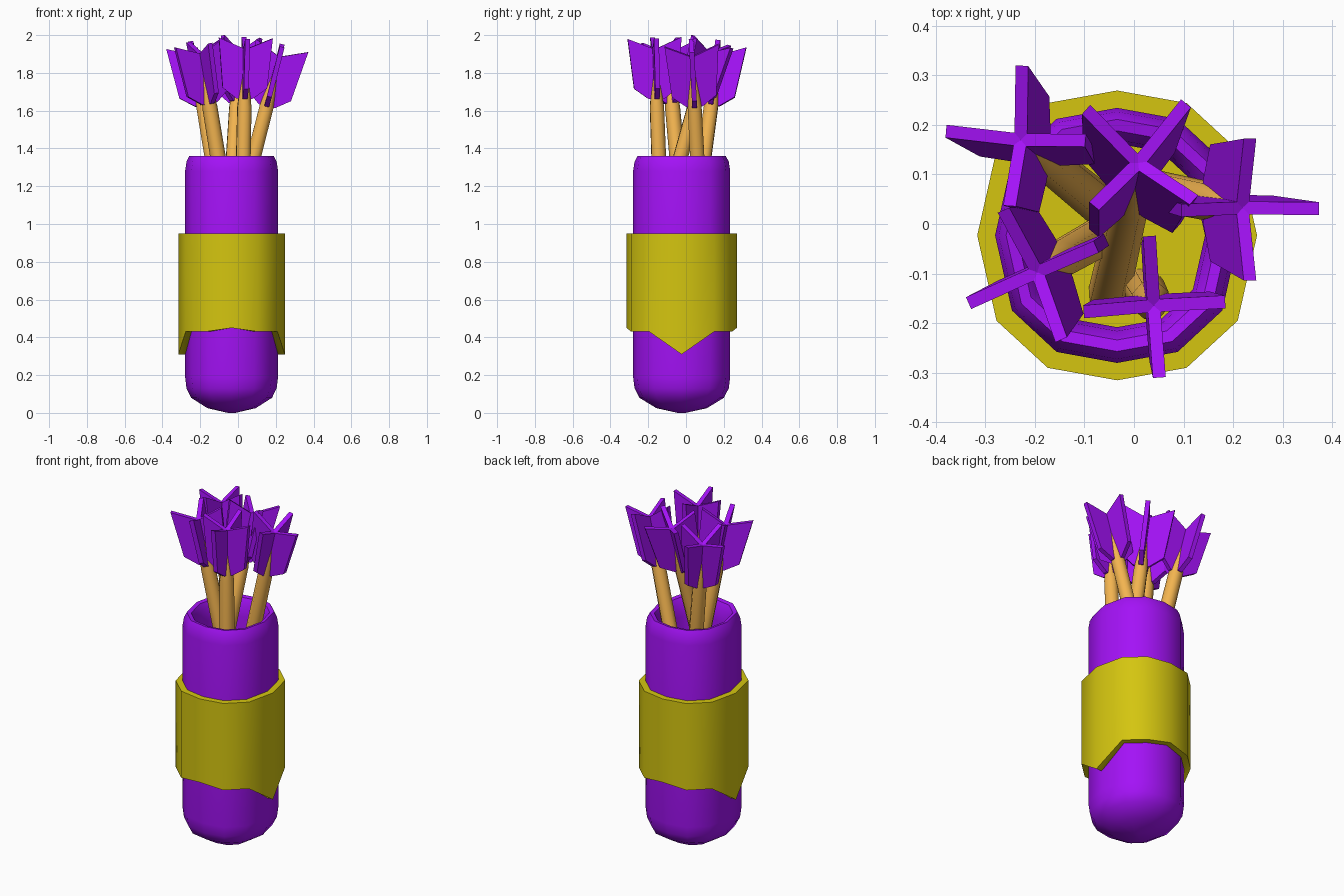
import bpy, math
from mathutils import Vector

if "Cube" in bpy.data.objects:
    bpy.data.objects.remove(bpy.data.objects["Cube"])

CX, CY = -0.034, -0.023


def material(name, rgb):
    m = bpy.data.materials.new(name)
    m.diffuse_color = (*rgb, 1)
    m.use_nodes = True
    m.node_tree.nodes["Principled BSDF"].inputs["Base Color"].default_value = m.diffuse_color
    return m


PURPLE = material("purple", (0.37, 0.006, 0.93))
YELLOW = material("yellow", (0.66, 0.56, 0.005))
TAN = material("tan", (0.90, 0.46, 0.08))


def make(name, verts, faces, mat, smooth=None):
    me = bpy.data.meshes.new(name)
    me.from_pydata([tuple(v) for v in verts], [], faces)
    me.materials.append(mat)
    ob = bpy.data.objects.new(name, me)
    bpy.context.collection.objects.link(ob)
    if smooth:
        bpy.ops.object.select_all(action='DESELECT')
        ob.select_set(True)
        bpy.context.view_layer.objects.active = ob
        bpy.ops.object.shade_smooth_by_angle(angle=math.radians(smooth))
    return ob


def loft(name, rings, mat, smooth):
    """Bridge a list of equal rings and cap both ends."""
    n = len(rings[0])
    verts = [p for r in rings for p in r]
    faces = [(k * n + i, k * n + (i + 1) % n, (k + 1) * n + (i + 1) % n, (k + 1) * n + i)
             for k in range(len(rings) - 1) for i in range(n)]
    faces.append(tuple(reversed(range(n))))
    faces.append(tuple(range((len(rings) - 1) * n, len(rings) * n)))
    return make(name, verts, faces, mat, smooth)


# twelve-sided outline shared by the quiver body and its band
q = [(1, 0), (0.862, 0.589), (0.496, 0.914), (0, 1)]
half = q + [(-x, y) for x, y in q[2:0:-1]]
OUTLINE = half + [(-x, -y) for x, y in half]


def ring(rx, ry, z):
    return [(CX + x * rx, CY + y * ry, z) for x, y in OUTLINE]


# quiver body: rounded bottom, rolled rim, open inside
profile = [(0.08, 0.0), (0.52, 0.025), (0.87, 0.08), (0.97, 0.13), (1, 0.19), (1, 1.28),
           (0.97, 1.33), (0.91, 1.36), (0.82, 1.355), (0.75, 1.32), (0.72, 1.25), (0.72, 0.90)]
loft("quiver_body", [ring(0.246 * s, 0.257 * s, z) for s, z in profile], PURPLE, 40)

# band: its lower edge drops to a point on each side, its top also floors the opening
low = ring(0.282, 0.292, 0.43)
for i, (x, y) in enumerate(OUTLINE):
    z = 0.31 if abs(x) == 1 else 0.45 if abs(y) == 1 else 0.43
    low[i] = (low[i][0], low[i][1], z)
inner = [(CX + (x - CX) * 0.85, CY + (y - CY) * 0.85, z) for x, y, z in low]
loft("band", [inner, low, ring(0.282, 0.292, 0.95)], YELLOW, 40)


def arrow(i, low, top, roll, end):
    """Arrow through low (z 0.95) and top (z 1.93), vanes rolled about the shaft."""
    a, b = Vector((*low, 0.95)), Vector((*top, 1.93))
    d = (b - a).normalized()
    u = Vector((math.cos(math.radians(roll)), math.sin(math.radians(roll)), 0))
    u = (u - d * u.dot(d)).normalized()
    v = d.cross(u)

    def at(z):
        return a + (b - a) * ((z - 0.95) / 0.98)

    # shaft with a tapered end
    rings = []
    for z, r in [(0.9, 0.043), (1.62, 0.040), (1.70, 0.030), (1.79, 0.019), (1.83, 0.007)]:
        rings.append([at(z) + (u * math.cos(t) + v * math.sin(t)) * r
                      for t in (math.tau * (k + 0.5) / 8 for k in range(8))])
    loft("shaft_%d" % i, rings, TAN, 50)

    # four vanes in a cross
    shape = [(0, end - 0.33), (0.045, end - 0.32), (0.118, end - 0.265),
             (0.143, end), (0, end - 0.06)]
    verts, faces = [], []
    for k in range(4):
        t = k * math.pi / 2
        out = u * math.cos(t) + v * math.sin(t)
        side = d.cross(out) * 0.013
        o, n = len(verts), len(shape)
        for sgn in (-1, 1):
            verts += [at(z) + out * r + side * sgn for r, z in shape]
        faces.append(tuple(o + j for j in range(n)))
        faces.append(tuple(o + n + j for j in reversed(range(n))))
        faces += [(o + j, o + n + j, o + n + (j + 1) % n, o + (j + 1) % n) for j in range(n)]
    make("fletching_%d" % i, verts, faces, PURPLE)


# five arrows: low point, top point, roll, top of vanes
arrows = [((-0.07, 0.04), (-0.235, 0.175), -5, 1.95),
          ((-0.05, -0.14), (0.01, 0.13), 50, 1.965),
          ((-0.02, 0.08), (0.23, 0.03), 0, 1.945),
          ((-0.04, -0.01), (-0.20, -0.10), 24, 1.96),
          ((0.02, -0.13), (0.04, -0.165), 4, 1.985)]
for i, spec in enumerate(arrows, 1):
    arrow(i, *spec)
